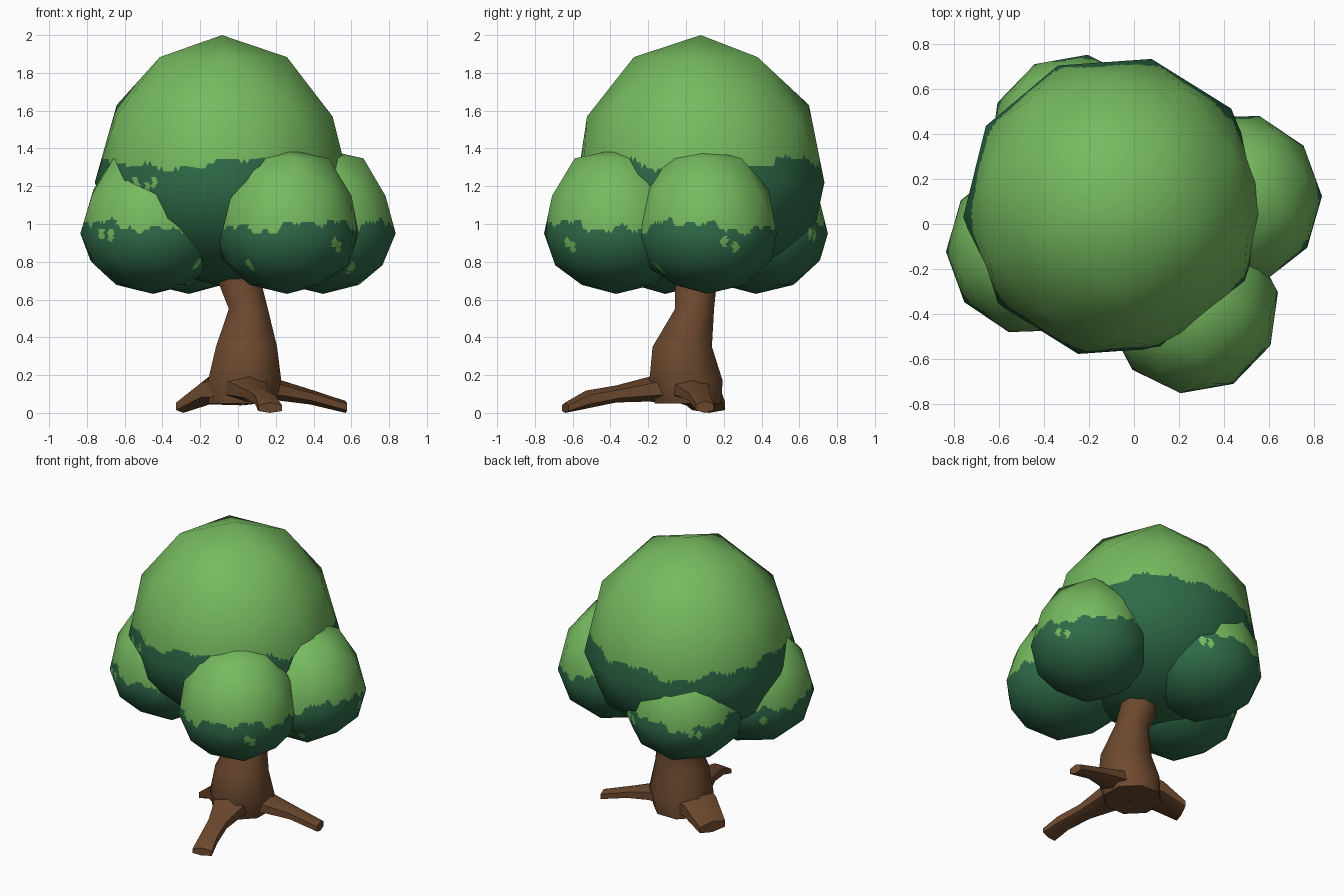
import bpy, bmesh, math
from mathutils import Vector, Matrix

if "Cube" in bpy.data.objects:
    bpy.data.objects.remove(bpy.data.objects["Cube"])


def material(name, rgb):
    m = bpy.data.materials.new(name)
    m.diffuse_color = (*rgb, 1)
    m.use_nodes = True
    m.node_tree.nodes["Principled BSDF"].inputs["Base Color"].default_value = m.diffuse_color
    return m


LIGHT = material("light_leaf_green", (0.180, 0.490, 0.115))
DARK = material("dark_leaf_green", (0.028, 0.145, 0.065))
BARK = material("bark_brown", (0.150, 0.066, 0.028))


def finish(bm, name, mats):
    me = bpy.data.meshes.new(name)
    bm.to_mesh(me)
    bm.free()
    for m in mats:
        me.materials.append(m)
    ob = bpy.data.objects.new(name, me)
    bpy.context.collection.objects.link(ob)
    for p in me.polygons:
        p.use_smooth = True
    return ob


def foliage(name, c, r, up, down, turn, edge, wave, spots, cuts, bulge=1.0):
    """Low-poly ball with flattened underside; light top, dark bottom, leaf spots."""
    bm = bmesh.new()
    bmesh.ops.create_icosphere(bm, subdivisions=2, radius=1,
                               matrix=Matrix.Rotation(math.radians(turn), 4, 'Z'))
    for v in bm.verts:
        if 0.7 < v.co.z < 0.95:
            v.co = Vector((v.co.x * bulge, v.co.y * bulge, v.co.z * (1 + (bulge - 1) / 2)))
        v.co.x *= r
        v.co.y *= r
        v.co.z *= up if v.co.z > 0 else down
    # fine flat grid inside each big facet so the colour border can be ragged
    bmesh.ops.subdivide_edges(bm, edges=bm.edges[:], cuts=cuts, use_grid_fill=True)
    for f in bm.faces:
        p = f.calc_center_median()
        a = math.atan2(p.y, p.x)
        line = edge + wave * (0.5 * math.sin(3 * a + turn) + 0.35 * math.sin(8 * a + 1)
                              + 0.3 * math.sin(19 * a))
        light = p.z + c[2] > line
        for deg, z in spots:
            da = (a - math.radians(deg) + math.pi) % (2 * math.pi) - math.pi
            if (da * r / 0.022) ** 2 + ((p.z + c[2] - z) / 0.03) ** 2 < 1:
                light = True
        f.material_index = 0 if light else 1
    ob = finish(bm, name, [LIGHT, DARK])
    # rounded shading across the facets
    normals = []
    for v in ob.data.vertices:
        h = up if v.co.z > 0 else down
        n = Vector((v.co.x / r ** 2, v.co.y / r ** 2, v.co.z / h ** 2))
        normals.append(n.normalized())
    ob.data.normals_split_custom_set_from_vertices(normals)
    ob.location = c


def tube(name, rings, sides, axis=None):
    """Skin of rings (x, y, z, width radius, height radius); axis = heading of a root."""
    bm = bmesh.new()
    loops = []
    for x, y, z, rw, rh in rings:
        loop = []
        for i in range(sides):
            t = 2 * math.pi * (i + 0.5) / sides
            if axis is None:
                p = Vector((x + rw * math.cos(t), y + rh * math.sin(t), z))
            else:
                side = Vector((-math.sin(axis), math.cos(axis), 0))
                p = Vector((x, y, z)) + side * rw * math.cos(t) + Vector((0, 0, rh * math.sin(t)))
            p.z = max(p.z, 0)
            loop.append(bm.verts.new(p))
        loops.append(loop)
    for a, b in zip(loops, loops[1:]):
        for i in range(sides):
            j = (i + 1) % sides
            bm.faces.new((a[i], a[j], b[j], b[i]))
    bm.faces.new(loops[0][::-1])
    bm.faces.new(loops[-1])
    bmesh.ops.recalc_face_normals(bm, faces=bm.faces[:])
    ob = finish(bm, name, [BARK])
    bpy.context.view_layer.objects.active = ob
    ob.select_set(True)
    bpy.ops.object.shade_smooth_by_angle(angle=math.radians(50))
    ob.select_set(False)


# Crown: one large ball and four smaller ones around it
foliage("main_crown", (-0.085, 0.078, 1.22), 0.675, 0.78, 0.55, -14, 1.32, 0.045,
        [(-134, 1.22), (-128, 1.20), (-124, 1.22)], 13)
SMALL = [("front_foliage", 0.26, -0.37, -8, [(-130, 0.78), (-46, 0.90), (-40, 0.88)]),
         ("right_foliage", 0.45, 0.11, -16, [(15, 0.91), (25, 0.88), (-60, 0.77)]),
         ("left_foliage", -0.45, -0.11, -16, [(-137, 0.95), (-128, 0.94), (-41, 0.79), (135, 0.9)]),
         ("back_foliage", -0.26, 0.37, -8, [(130, 0.95), (138, 0.93), (50, 0.95), (58, 0.94)])]
for name, x, y, turn, spots in SMALL:
    foliage(name, (x, y, 0.95), 0.385, 0.445, 0.32, turn, 0.99, 0.045, spots, 9, 1.1)

# Leaning trunk
tube("trunk", [(0.02, 0.01, 0.05, 0.19, 0.19), (0.035, 0.0, 0.17, 0.21, 0.21),
               (0.045, -0.02, 0.35, 0.175, 0.17), (0.055, 0.045, 0.55, 0.112, 0.112),
               (0.0, 0.055, 0.72, 0.125, 0.12), (-0.04, 0.07, 0.9, 0.12, 0.12)], 8)

# Three spreading roots
tube("front_root", [(0.02, -0.03, 0.15, 0.17, 0.10), (0.06, -0.2, 0.125, 0.11, 0.065),
                    (0.10, -0.37, 0.10, 0.07, 0.045), (0.145, -0.53, 0.07, 0.065, 0.048),
                    (0.17, -0.64, 0.025, 0.075, 0.03)], 6, math.radians(-75))
tube("right_root", [(0.03, 0.0, 0.14, 0.16, 0.10), (0.22, 0.035, 0.12, 0.10, 0.055),
                    (0.38, 0.07, 0.085, 0.065, 0.04), (0.57, 0.10, 0.03, 0.055, 0.033)],
     6, math.radians(10))
tube("left_root", [(0.02, 0.0, 0.14, 0.19, 0.10), (-0.15, 0.06, 0.12, 0.14, 0.075),
                   (-0.29, 0.12, 0.035, 0.11, 0.04)], 6, math.radians(157))
